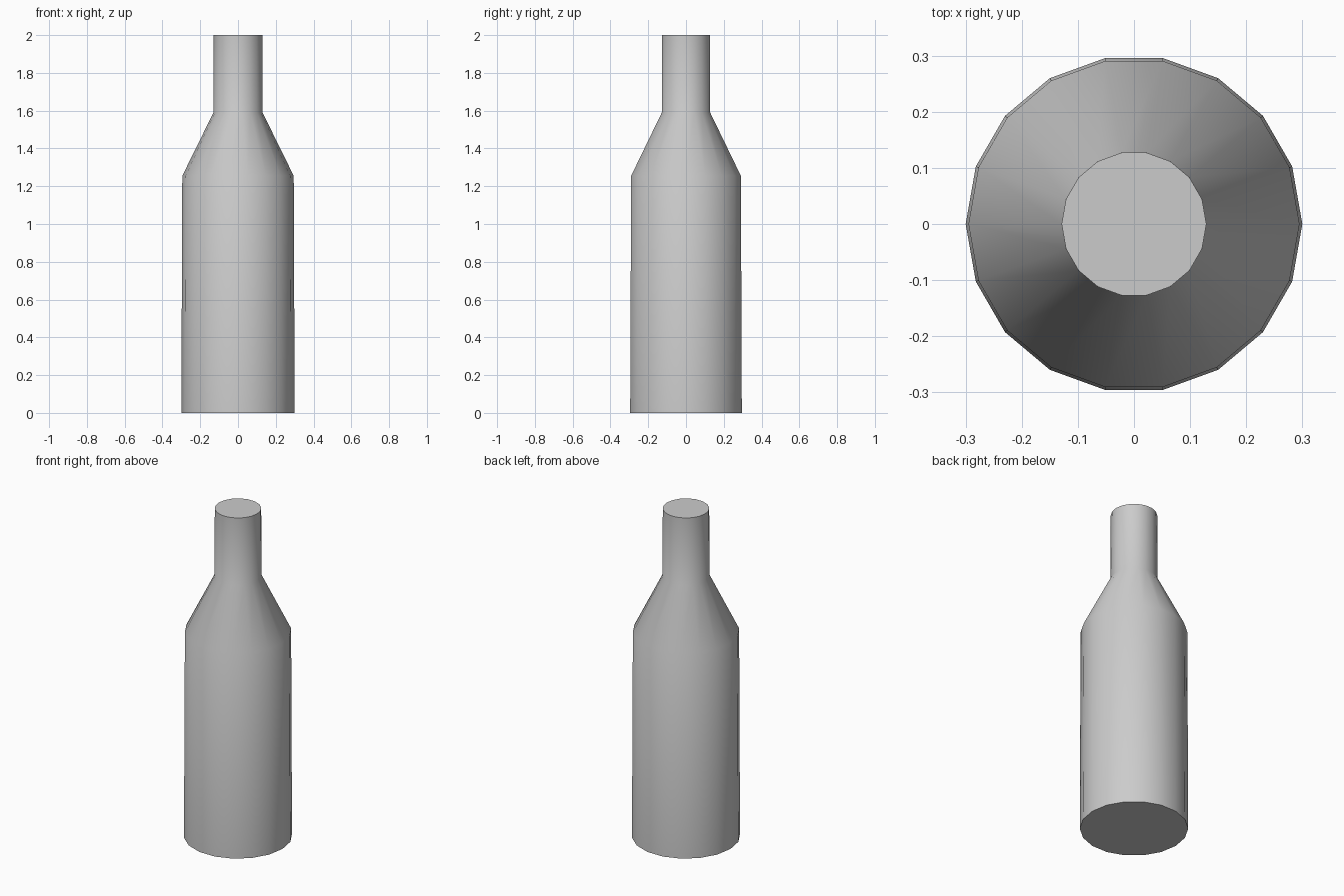
import bpy, bmesh
from math import sin, cos, pi, radians

if "Cube" in bpy.data.objects:
    bpy.data.objects.remove(bpy.data.objects["Cube"])

SIDES = 18
# (radius, height) from base to mouth
PROFILE = [(0.30, 0.0), (0.295, 1.255), (0.13, 1.59), (0.129, 2.0)]

# bottle: stacked rings, bridged, capped at both ends
bm = bmesh.new()
rings = [[bm.verts.new((r * cos(2 * pi * i / SIDES), r * sin(2 * pi * i / SIDES), z))
          for i in range(SIDES)] for r, z in PROFILE]
for lo, hi in zip(rings, rings[1:]):
    for i in range(SIDES):
        j = (i + 1) % SIDES
        bm.faces.new((lo[i], lo[j], hi[j], hi[i]))
bm.faces.new(rings[0][::-1])
bm.faces.new(rings[-1])

mesh = bpy.data.meshes.new("bottle")
bm.to_mesh(mesh)
bm.free()
bottle = bpy.data.objects.new("bottle", mesh)
bpy.context.collection.objects.link(bottle)

# smooth sides, crisp cap rims
bpy.context.view_layer.objects.active = bottle
bottle.select_set(True)
bpy.ops.object.shade_smooth_by_angle(angle=radians(40))
